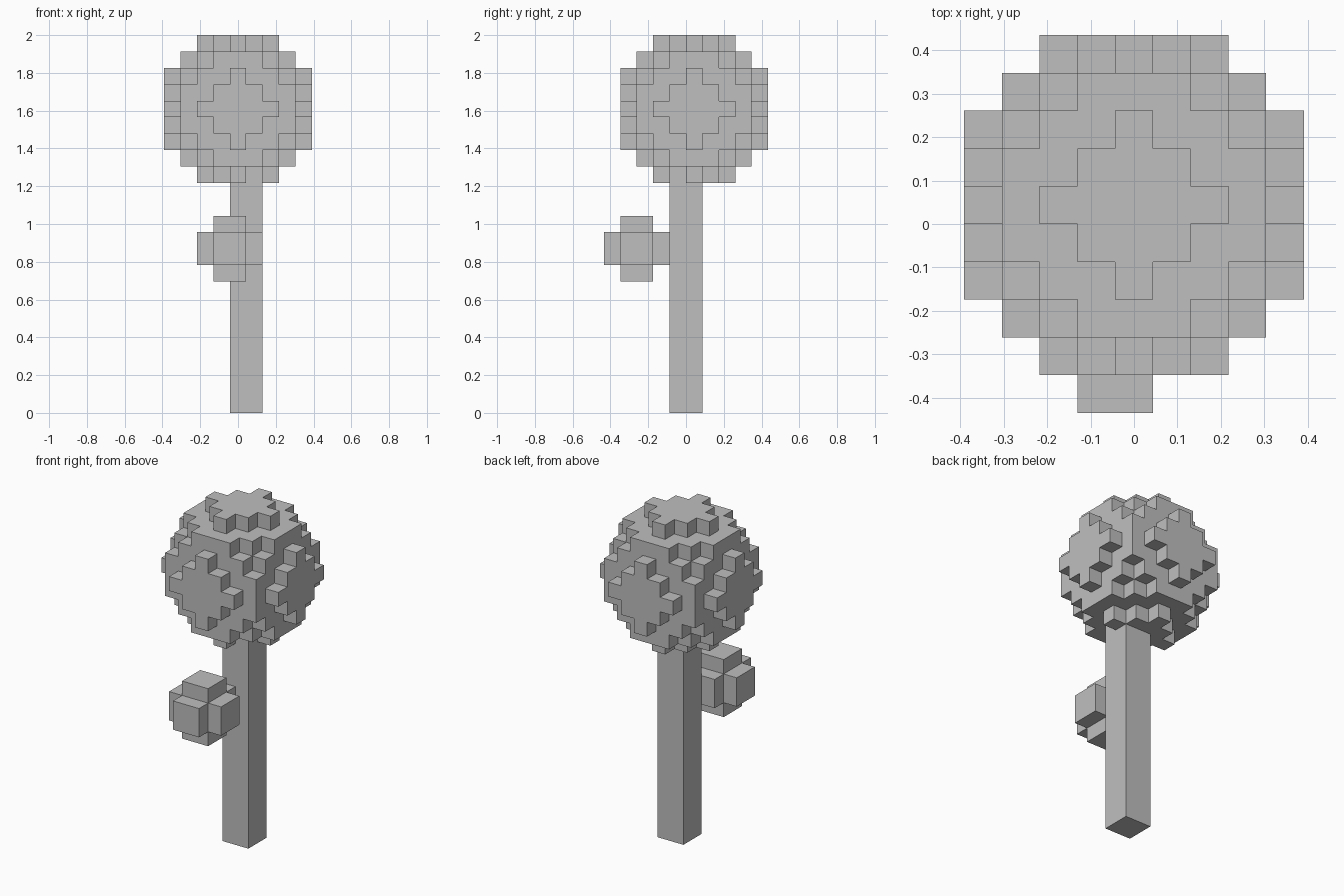
import bpy
import bmesh
from itertools import product
from mathutils import Vector

V = 2 / 23  # edge length of one block

if "Cube" in bpy.data.objects:
    bpy.data.objects.remove(bpy.data.objects["Cube"], do_unlink=True)

grey = bpy.data.materials.new("plain grey")
grey.use_nodes = True
grey.diffuse_color = (0.52, 0.52, 0.52, 1)
grey.node_tree.nodes["Principled BSDF"].inputs["Base Color"].default_value = grey.diffuse_color


def block_ball(name, center, count, radius_sq):
    """Outer shell of the blocks whose centres lie inside a sphere."""
    steps = [i - (count - 1) / 2 for i in range(count)]
    cells = {c for c in product(steps, repeat=3) if Vector(c).length_squared <= radius_sq}
    bm = bmesh.new()
    for cell in cells:
        for axis, side in product(range(3), (-1, 1)):
            normal = Vector((0, 0, 0))
            normal[axis] = side
            if tuple(Vector(cell) + normal) in cells:
                continue
            u = Vector((0, 0, 0))
            u[(axis + 1) % 3] = 0.5
            w = normal.cross(u)
            mid = Vector(cell) + normal / 2
            corners = (mid - u - w, mid + u - w, mid + u + w, mid - u + w)
            bm.faces.new([bm.verts.new(p * V) for p in corners])
    bmesh.ops.remove_doubles(bm, verts=bm.verts, dist=V / 100)
    add_object(name, bm, center)


def box(name, center, size):
    bm = bmesh.new()
    bmesh.ops.create_cube(bm, size=1)
    bmesh.ops.scale(bm, vec=Vector(size) * V, verts=bm.verts)
    add_object(name, bm, center)


def add_object(name, bm, center):
    mesh = bpy.data.meshes.new(name)
    bm.to_mesh(mesh)
    bm.free()
    mesh.materials.append(grey)
    obj = bpy.data.objects.new(name, mesh)
    obj.location = Vector(center) * V
    bpy.context.collection.objects.link(obj)


# Trunk, from the ground to the underside of the crown
box("trunk", (0.5, 0, 7), (2, 2, 14))

# Large round crown of leaves
block_ball("crown", (0, 0.5, 18.5), 9, 20)

# Small leaf clump on the front of the trunk
block_ball("leaf_clump", (-0.5, -3, 10), 4, 3)
